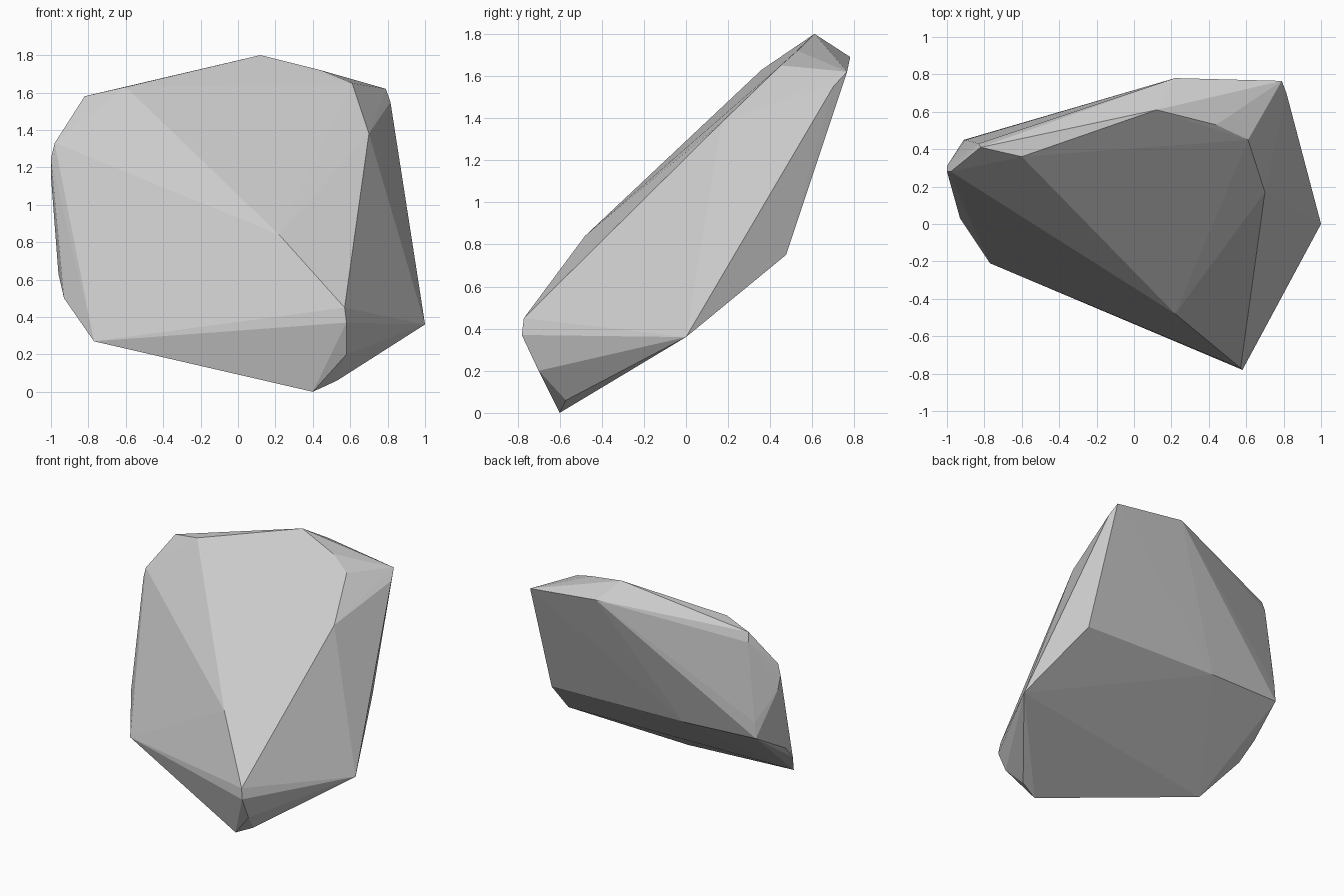
import bpy, bmesh

# Corner points of the leaning boulder, grouped by region
foot = [(0.40, -0.60, 0.0), (0.53, -0.57, 0.06), (0.58, -0.70, 0.20),
        (0.58, -0.78, 0.37), (0.57, -0.77, 0.45)]
front_ridge = [(0.22, -0.48, 0.84), (0.70, 0.17, 1.38)]
crown = [(0.61, 0.45, 1.65), (0.44, 0.53, 1.72), (0.12, 0.61, 1.80),
         (-0.60, 0.36, 1.63), (0.22, 0.78, 1.69), (0.79, 0.765, 1.62),
         (0.815, 0.70, 1.55)]
left_side = [(-0.82, 0.41, 1.58), (-0.83, 0.43, 1.51), (-0.98, 0.28, 1.33),
             (-1.0, 0.28, 1.25), (-1.0, 0.31, 1.15), (-0.90, 0.45, 0.92),
             (-0.91, 0.45, 0.80), (-0.96, 0.16, 0.63), (-0.93, 0.03, 0.50),
             (-0.77, -0.21, 0.27)]
right_and_back = [(1.0, 0.0, 0.36), (0.81, 0.475, 0.75), (-0.31, 0.48, 0.78)]

# Wrap the corners in a faceted convex shell
bm = bmesh.new()
for p in foot + front_ridge + crown + left_side + right_and_back:
    bm.verts.new(p)
bmesh.ops.convex_hull(bm, input=bm.verts[:])
loose = [v for v in bm.verts if not v.link_faces]
bmesh.ops.delete(bm, geom=loose, context='VERTS')
bmesh.ops.recalc_face_normals(bm, faces=bm.faces[:])

mesh = bpy.data.meshes.new("boulder")
bm.to_mesh(mesh)
bm.free()
boulder = bpy.data.objects.new("boulder", mesh)
bpy.context.collection.objects.link(boulder)
